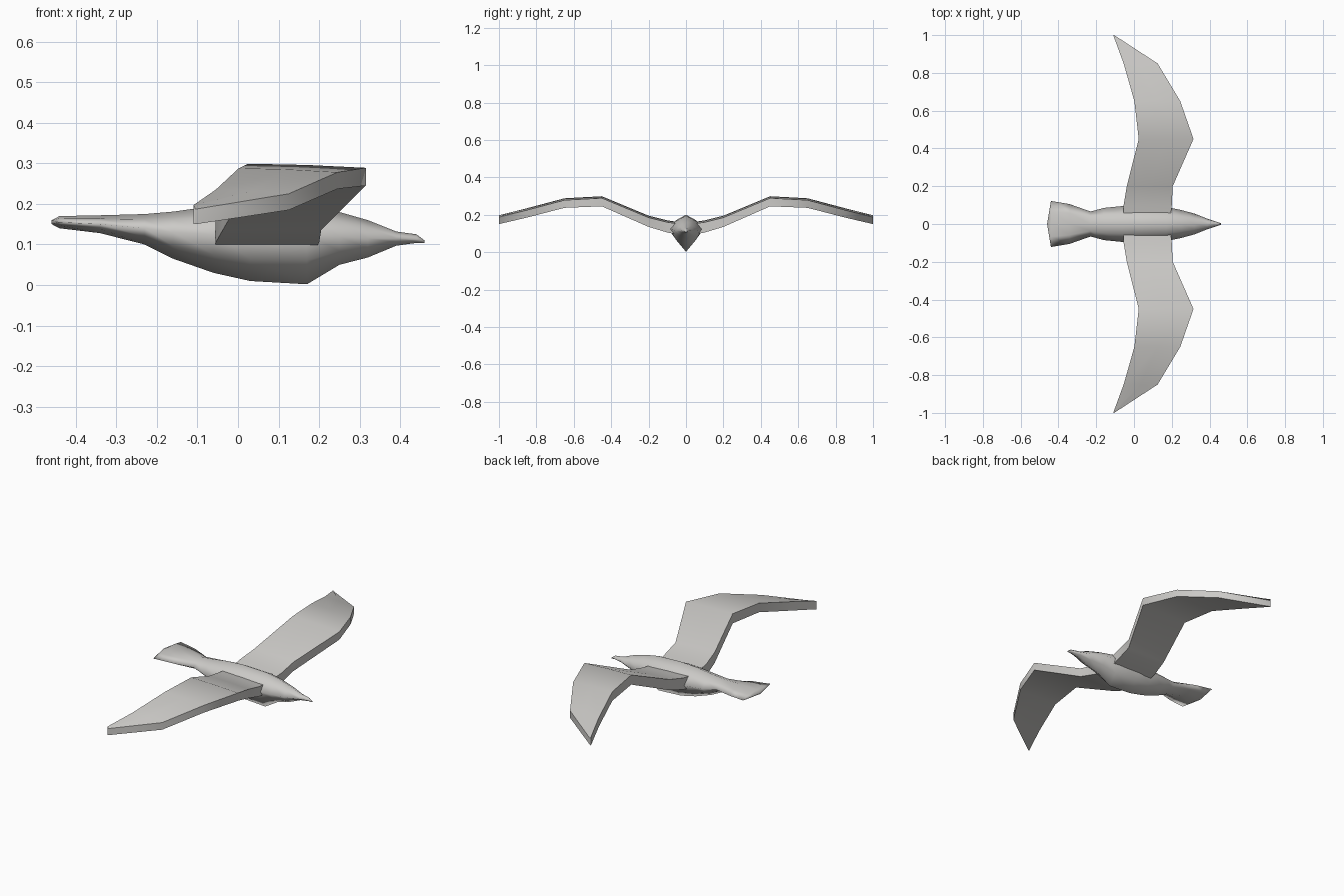
import bpy

old = bpy.data.objects.get("Cube")
if old:
    bpy.data.objects.remove(old, do_unlink=True)

grey = bpy.data.materials.new("plumage_grey")
grey.use_nodes = True
COLOUR = (0.6, 0.59, 0.57, 1)
grey.diffuse_color = COLOUR
grey.node_tree.nodes["Principled BSDF"].inputs["Base Color"].default_value = COLOUR


def loft(name, rings, angle):
    """Skin a list of equal-length rings and cap both ends."""
    n = len(rings[0])
    verts = [p for ring in rings for p in ring]
    faces = [(i * n + j, i * n + (j + 1) % n, (i + 1) * n + (j + 1) % n, (i + 1) * n + j)
             for i in range(len(rings) - 1) for j in range(n)]
    faces += [tuple(reversed(range(n))), tuple(range(len(verts) - n, len(verts)))]
    mesh = bpy.data.meshes.new(name)
    mesh.from_pydata(verts, [], faces)
    mesh.materials.append(grey)
    obj = bpy.data.objects.new(name, mesh)
    bpy.context.collection.objects.link(obj)
    bpy.ops.object.select_all(action="DESELECT")
    obj.select_set(True)
    bpy.context.view_layer.objects.active = obj
    bpy.ops.object.mode_set(mode="EDIT")
    bpy.ops.mesh.select_all(action="SELECT")
    bpy.ops.mesh.normals_make_consistent(inside=False)
    bpy.ops.object.mode_set(mode="OBJECT")
    bpy.ops.object.shade_smooth_by_angle(angle=angle)
    return obj


# Body from tail to beak: x, half width, bottom, side height, top
BODY = [(-.44, .122, .140, .155, .170), (-.34, .105, .128, .150, .172),
        (-.23, .066, .100, .140, .175), (-.16, .085, .065, .130, .181),
        (-.06, .095, .030, .125, .195), (.03, .095, .010, .125, .200),
        (.17, .090, .002, .125, .195), (.25, .074, .050, .120, .180),
        (.32, .055, .068, .115, .160), (.39, .027, .097, .115, .132),
        (.44, .011, .104, .112, .125), (.46, .004, .104, .107, .110)]


def body_ring(x, w, low, mid, top):
    half = [(w * .55, low + (mid - low) * .48), (w, mid), (w * .55, mid + (top - mid) * .62)]
    right = [(x, y, z) for y, z in half]
    left = [(x, -y, z) for y, z in reversed(half)]
    return [(x, 0, low)] + right + [(x, 0, top)] + left


rings = [body_ring(*s) for s in BODY]
# Shallow wedge closing the tail fan
tail_end = [(-.46 + .02 * abs(y) / .122, y, .155 + (z - .155) * .3) for _, y, z in rings[0]]
loft("body", [tail_end] + rings, 2.4)

# Wing from root to tip: y, leading x, trailing x, bottom, top
WING = [(.0, .19, -.055, .085, .150), (.10, .20, -.055, .105, .165),
        (.20, .205, -.038, .135, .190), (.45, .315, .025, .245, .294),
        (.65, .245, .002, .237, .283), (.85, .125, -.055, .185, .230),
        (1.0, -.105, -.110, .150, .192)]

for side, name in ((1, "left_wing"), (-1, "right_wing")):
    sections = []
    for y, lead, trail, low, top in WING:
        mid = (lead + trail) / 2
        sections.append([(x, side * y, z) for x, z in
                         ((lead, low), (lead, top - .005), (mid, top + .002),
                          (trail, top + .005), (trail, low), (mid, low))])
    loft(name, sections, 0.9)
